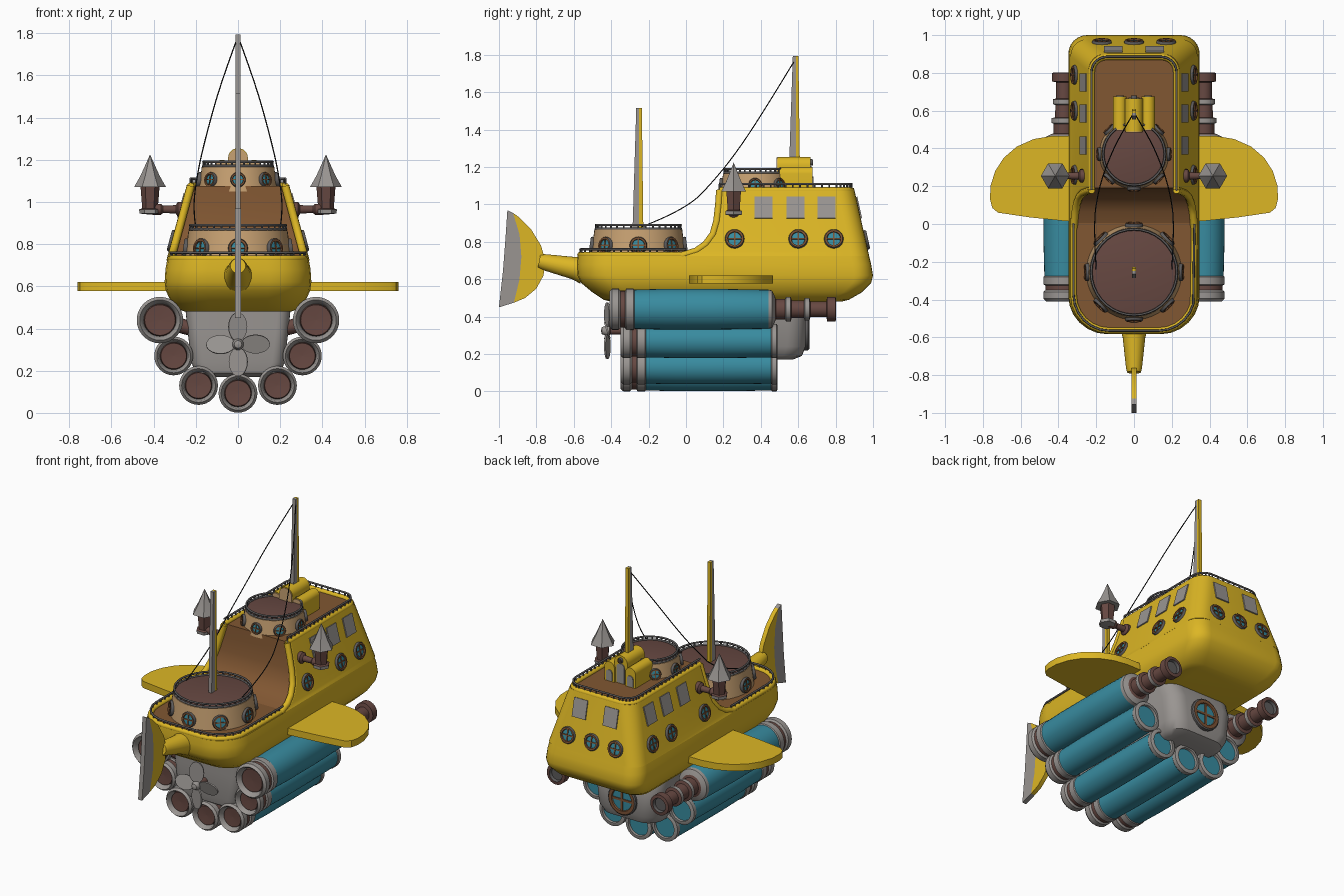
import bpy, bmesh, math
from mathutils import Vector, Matrix

if "Cube" in bpy.data.objects:
    bpy.data.objects.remove(bpy.data.objects["Cube"])

def material(name, *c):
    m = bpy.data.materials.new(name)
    m.diffuse_color = (*c, 1)
    m.use_nodes = True
    m.node_tree.nodes["Principled BSDF"].inputs["Base Color"].default_value = m.diffuse_color
    return m

YEL = material("yellow paint", .72, .47, .018)
TEAL = material("teal", .04, .26, .35)
RED = material("red brown", .135, .065, .054)
DECK = material("deck brown", .22, .095, .032)
TAN = material("tan", .58, .36, .17)
GREY = material("light grey", .32, .30, .285)
DARK = material("rail grey", .11, .105, .105)
BRONZE = material("bronze", .2, .085, .035)
BLACK = material("black cable", .012, .012, .012)

def finish(name, bm, mats, angle=35):
    bmesh.ops.recalc_face_normals(bm, faces=bm.faces)
    me = bpy.data.meshes.new(name)
    bm.to_mesh(me)
    bm.free()
    for m in mats:
        me.materials.append(m)
    ob = bpy.data.objects.new(name, me)
    bpy.context.collection.objects.link(ob)
    bpy.ops.object.select_all(action='DESELECT')
    ob.select_set(True)
    bpy.context.view_layer.objects.active = ob
    bpy.ops.object.shade_smooth_by_angle(angle=math.radians(angle))
    return ob

def bridge(bm, a, b, idx=0):
    n = len(a)
    for i in range(n):
        bm.faces.new((a[i], a[(i + 1) % n], b[(i + 1) % n], b[i])).material_index = idx

def loft(name, loops, mats):
    bm = bmesh.new()
    rings = [[bm.verts.new(p) for p in lp] for lp in loops]
    for a, b in zip(rings, rings[1:]):
        bridge(bm, a, b)
    bm.faces.new(rings[0])
    bm.faces.new(rings[-1])
    return finish(name, bm, mats)

def lathe(name, prof, mx, segs=32):
    """prof: (radius, height, material of the band that starts here)"""
    mats = list(dict.fromkeys(p[2] for p in prof))
    bm = bmesh.new()
    rings = [[bm.verts.new(mx @ Vector((max(r, 1e-4) * math.cos(2 * math.pi * i / segs),
              max(r, 1e-4) * math.sin(2 * math.pi * i / segs), h))) for i in range(segs)] for r, h, _ in prof]
    for k in range(len(rings) - 1):
        bridge(bm, rings[k], rings[k + 1], mats.index(prof[k][2]))
    bm.faces.new(rings[0]).material_index = mats.index(prof[0][2])
    bm.faces.new(rings[-1]).material_index = mats.index(prof[-1][2])
    return finish(name, bm, mats)

def prism(name, pts, vec, mat):
    bm = bmesh.new()
    a = [bm.verts.new(p) for p in pts]
    b = [bm.verts.new(Vector(p) + Vector(vec)) for p in pts]
    bridge(bm, a, b)
    bm.faces.new(a)
    bm.faces.new(b)
    return finish(name, bm, [mat])

def tube(name, pts, r, mat, closed=False, smooth=False):
    cu = bpy.data.curves.new(name, 'CURVE')
    cu.dimensions, cu.bevel_depth, cu.bevel_resolution, cu.use_fill_caps = '3D', r, 2, True
    sp = cu.splines.new('NURBS' if smooth else 'POLY')
    sp.points.add(len(pts) - 1)
    for p, q in zip(sp.points, pts):
        p.co = (*q, 1)
    sp.use_cyclic_u = closed
    if smooth:
        sp.use_endpoint_u, sp.order_u = True, 3
    cu.materials.append(mat)
    ob = bpy.data.objects.new(name, cu)
    bpy.context.collection.objects.link(ob)
    bpy.ops.object.select_all(action='DESELECT')
    ob.select_set(True)
    bpy.context.view_layer.objects.active = ob
    bpy.ops.object.convert(target='MESH')

def railing(name, pts, h, step, closed=False):
    up = Vector((0, 0, h))
    pts = [Vector(p) for p in pts]
    tube(name + "_base", pts, .007, DARK, closed)
    tube(name + "_top", [p + up for p in pts], .006, DARK, closed)
    bm = bmesh.new()
    for a, b in zip(pts, pts[1:] + pts[:1] if closed else pts[1:]):
        n = max(1, round((b - a).length / step))
        for i in range(n):
            bmesh.ops.create_cone(bm, cap_ends=True, segments=6, radius1=.005, radius2=.005, depth=h,
                                  matrix=Matrix.Translation(a.lerp(b, i / n) + up / 2))
    finish(name + "_posts", bm, [DARK])

def outline(z, hw, yf, yb, rf, rb, n=6):
    out = []
    for sx, sy, a0 in ((1, 1, 0), (-1, 1, 90), (-1, -1, 180), (1, -1, 270)):
        r = rb if sy > 0 else rf
        cx, cy = sx * (hw - r), (yb - r if sy > 0 else yf + r)
        for i in range(n + 1):
            a = math.radians(a0 + 90 * i / n)
            out.append((cx + r * math.cos(a), cy + r * math.sin(a), z))
    return out

def aim(loc, d):
    return Matrix.Translation(loc) @ Vector(d).to_track_quat('Z', 'Y').to_matrix().to_4x4()

def porthole(name, loc, d, r):
    m = aim(loc, d)
    lathe(name, [(r, -.02, DARK), (r, .008, DARK), (r * .92, .014, BRONZE), (r * .72, .014, BRONZE),
                 (r * .68, .006, TEAL), (0, .008, TEAL)], m, 20)
    for k, (a, b) in enumerate(((r * .7, r * .07), (r * .07, r * .7))):
        prism(name + "_bar%d" % k, [m @ Vector((x * a, y * b, .006)) for x, y in ((1, 1), (-1, 1), (-1, -1), (1, -1))],
              m.to_3x3() @ Vector((0, 0, .006)), BRONZE)

# hull, low bow part and tall stern part with the brown swept deck
loft("lower_hull", [outline(*p) for p in (
    (.48, .25, -.40, .83, .12, .08), (.49, .28, -.44, .87, .15, .09), (.53, .32, -.50, .94, .18, .1),
    (.58, .342, -.56, .99, .2, .1), (.62, .348, -.58, 1.0, .2, .1), (.68, .344, -.583, .99, .2, .1),
    (.725, .336, -.58, .979, .2, .1))], [YEL])
SWEEP = [(-.03, .725), (.05, .75), (.10, .785), (.14, .84), (.16, .91), (.17, 1.0), (.175, 1.075)]
def half(z): return .335 - .095 * (z - .73) / .35
def stern(z): return .978 - .078 * (z - .73) / .35
ob = loft("upper_hull", [outline(z, half(z), y + .015, stern(z), .012, .09) for y, z in SWEEP], [YEL, DECK])
for f in ob.data.polygons:
    if f.normal.z > .9 or f.normal.y < -.35 and abs(f.normal.x) < .2:
        f.material_index = 1
prism("fore_deck", [(x, y, .725) for x, y, z in outline(0, .31, -.555, .08, .18, .02)], (0, 0, .006), DECK)
fore = outline(.73, .32, -.565, 0, .19, .01)[13:29]
fore = [(fore[0][0], 0, .73)] + fore[1:-1] + [(fore[-1][0], 0, .73)]
aft = outline(1.075, .225, .18, .885, .012, .08)
aft = [(.225, .18, 1.075)] + aft[:14] + [(-.225, .18, 1.075)]
tube("fore_rim", fore, .017, YEL)
tube("aft_rim", aft, .017, YEL)
for s in (1, -1):
    tube("sweep_rim", [(s * (half(z) - .017), y + .005, z) for y, z in SWEEP], .02, YEL)
railing("fore_railing", [(x, y, .733) for x, y, z in fore], .027, .04)
railing("aft_railing", [(x, y, 1.083) for x, y, z in aft], .027, .04)

# round cabins with portholes and railings
for nm, y, z0, z1, r0, r1, zw, rw in (("fore_cabin", -.255, .71, .865, .255, .235, .78, .047),
                                      ("aft_cabin", .37, 1.05, 1.165, .187, .172, 1.105, .036)):
    lathe(nm, [(r0, z0, TAN), (r1, z1, TAN), (r1 - .015, z1 + .004, RED), (0, z1 + .006, RED)],
          Matrix.Translation((0, y, 0)), 48)
    ring = [((r1 - .008) * math.cos(a * math.pi / 18), y + (r1 - .008) * math.sin(a * math.pi / 18), z1 + .005)
            for a in range(36)]
    railing(nm + "_railing", ring, .02, .05, True)
    rr = r0 + (r1 - r0) * (zw - z0) / (z1 - z0)
    for k in range(8):
        c, s = math.cos(k * math.pi / 4), math.sin(k * math.pi / 4)
        porthole(nm + "_window", (rr * c, y + rr * s, zw), (c, s, .14), rw)

# hull portholes and grey shutters
for s in (1, -1):
    for y in (.26, .6, .79):
        porthole("side_window", (s * half(.815), y, .815), (s, 0, .27), .052)
    for y in (.415, .585, .75):
        prism("side_shutter", [(s * half(z), y + d, z) for d, z in ((-.048, .925), (.048, .925), (.048, 1.04), (-.048, 1.04))],
              (s * .007, 0, .002), GREY)
    prism("stern_shutter", [(s * .11 + d, stern(z), z) for d, z in ((-.048, .925), (.048, .925), (.048, 1.04), (-.048, 1.04))],
          (0, .007, .002), GREY)
for x in (-.17, 0, .17):
    porthole("stern_window", (x, stern(.81), .81), (0, 1, .22), .052)

# three-vaulted deck house with doors
def arch(cx, hw, z0, top, y):
    return [(cx - hw, y, z0), (cx + hw, y, z0)] + [
        (cx + hw * math.cos(math.pi * i / 12), y, top - hw + hw * math.sin(math.pi * i / 12)) for i in range(13)]
for cx, hw, top, y0 in ((0, .047, 1.255, .49), (-.075, .036, 1.2, .5), (.075, .036, 1.2, .5)):
    prism("house_vault", arch(cx, hw, 1.06, top, y0), (0, .175, 0), YEL)
    prism("house_door", arch(cx, hw * .6, 1.08, top - .05, y0 + .175), (0, .006, 0), GREY)
    prism("house_front", arch(cx, hw * .95, 1.07, top - .004, y0), (0, -.006, 0), TAN)
porthole("house_window", (0, .665, 1.225), (0, 1, 0), .017)

# masts, grey leading half and yellow trailing half, with rigging
for nm, y, z0, z1 in (("fore_mast", -.25, .86, 1.515), ("aft_mast", .587, 1.2, 1.795)):
    for part, a, b, c, mat in (("grey", -.036, 0, -.016, GREY), ("yellow", 0, .022, .014, YEL)):
        prism(nm + "_" + part, [(-.011, y + a, z0), (-.011, y + b, z0), (-.011, y + max(b, 0) * .7, z1), (-.011, y + min(c, .014), z1)]
              if b == 0 else [(-.011, y, z0), (-.011, y + b, z0), (-.011, y + c, z1), (-.011, y, z1)], (.022, 0, 0), mat)
for s in (1, -1):
    tube("rigging", [(0, .59, 1.785), (s * .08, .46, 1.57), (s * .15, .3, 1.32), (s * .19, .17, 1.15),
                     (s * .215, 0, .97), (s * .2, -.24, .88)], .003, BLACK, smooth=True)

# wings, rounded at the tip
for s in (1, -1):
    prism("wing", [(s * x, y, .577) for x, y in ((.3, .02), (.36, .015), (.55, .035), (.72, .06), (.75, .085), (.762, .13),
          (.76, .2), (.735, .28), (.69, .35), (.62, .41), (.53, .45), (.44, .465), (.3, .465))], (0, 0, .043), YEL)

# bow boom and tail fin
lathe("boom", [(.075, 0, YEL), (.06, .05, YEL), (.042, .22, YEL), (.036, .24, YEL)], aim((0, -.55, .65), (0, -1, .2)), 24)
edge = [(-.9, .71), (-.885, .8), (-.905, .9), (-.94, .97)]
mid = [(-.92, .475), (-.89, .6), (-.88, .72), (-.89, .84), (-.925, .955)]
prism("fin_blade", [(-.014, y, z) for y, z in mid + [(-.89, .93), (-.83, .87), (-.775, .78), (-.752, .7), (-.762, .62),
      (-.8, .55), (-.86, .5)]], (.028, 0, 0), YEL)
prism("fin_edge", [(-.014, y, z) for y, z in mid + [(-.955, .97), (-.965, .82), (-.978, .65), (-1.0, .45)]], (.028, 0, 0), GREY)

# lanterns on side brackets
for s in (1, -1):
    lathe("lantern", [(0, .94, GREY), (.05, .945, GREY), (.052, .965, RED), (.037, .97, RED), (.045, 1.07, GREY),
          (.076, 1.07, GREY), (.045, 1.125, GREY), (.018, 1.185, GREY), (0, 1.225, GREY)],
          Matrix.Translation((s * .417, .255, 0)), 6)
    lathe("lantern_arm", [(.035, 0, RED), (.035, .03, RED), (.02, .04, RED), (.017, .1, RED), (.026, .11, RED), (.026, .15, RED)],
          aim((s * .255, .255, .965), (s, 0, 0)), 16)

# engine pod with rear porthole
loft("engine_pod", [outline(*p) for p in ((.17, .17, -.3, .57, .05, .08), (.19, .2, -.33, .62, .06, .1), (.24, .222, -.34, .64, .06, .1),
     (.4, .24, -.34, .64, .06, .1), (.5, .25, -.34, .6, .06, .1))], [GREY])
porthole("engine_window", (0, .645, .32), (0, 1, 0), .1)

# long tanks slung around the pod, the top pair ending in pipes
ALONG_Y = Matrix.Rotation(-math.pi / 2, 4, 'X')
def front_cap(R, y):
    return [(0, y + .03, RED), (.66 * R, y + .025, RED), (.7 * R, y + .045, GREY), (.78 * R, y + .01, GREY), (.87 * R, y, GREY),
            (R, y + .015, GREY), (R, y + .05, GREY), (.9 * R, y + .06, RED), (.9 * R, y + .085, GREY), (R, y + .09, GREY),
            (R, y + .13, GREY), (.95 * R, y + .135, TEAL), (.99 * R, y + .3, TEAL), (.99 * R, y + .55, TEAL)]
for x, z in ((.37, .44), (-.37, .44), (.305, .27), (-.305, .27), (.187, .13), (-.187, .13), (0, .093)):
    m = Matrix.Translation((x, 0, z)) @ ALONG_Y
    if z > .4:
        pipe = [(.104, .44, GREY), (.1, .46, GREY), (.07, .475, RED), (.055, .48, RED), (.055, .53, GREY), (.066, .535, GREY),
                (.066, .56, RED), (.048, .565, RED), (.046, .63, GREY), (.06, .635, GREY), (.06, .66, RED), (.042, .665, RED),
                (.042, .75, RED), (.065, .755, RED), (.065, .8, RED), (.045, .803, DARK), (.04, .785, DARK), (0, .785, DARK)]
        lathe("upper_tank", front_cap(.11, -.41) + pipe, m)
    else:
        lathe("lower_tank", front_cap(.092, -.35) + [(.088, .455, GREY), (.092, .46, GREY), (.092, .485, GREY), (.08, .49, GREY),
              (.07, .49, GREY), (.068, .475, TEAL), (0, .475, TEAL)], m)
    for y in (-.27, .3):
        tube("tank_strut", [(0, y, .34), (x, y, z)], .035, RED)

# four-bladed propeller
lathe("propeller_hub", [(0, -.455, GREY), (.018, -.45, GREY), (.027, -.43, GREY), (.027, -.41, RED), (.02, -.405, RED), (.02, -.32, RED)],
      Matrix.Translation((0, 0, .325)) @ ALONG_Y, 20)
for k in range(4):
    m = Matrix.Translation((0, -.425, .325)) @ Matrix.Rotation(k * math.pi / 2, 4, 'Y') @ Matrix.Rotation(.3, 4, 'Z')
    prism("propeller_blade", [m @ Vector((.046 * math.sin(a), 0, .083 - .068 * math.cos(a)))
          for a in (i * math.pi / 10 for i in range(20))], m.to_3x3() @ Vector((0, .009, 0)), GREY)
